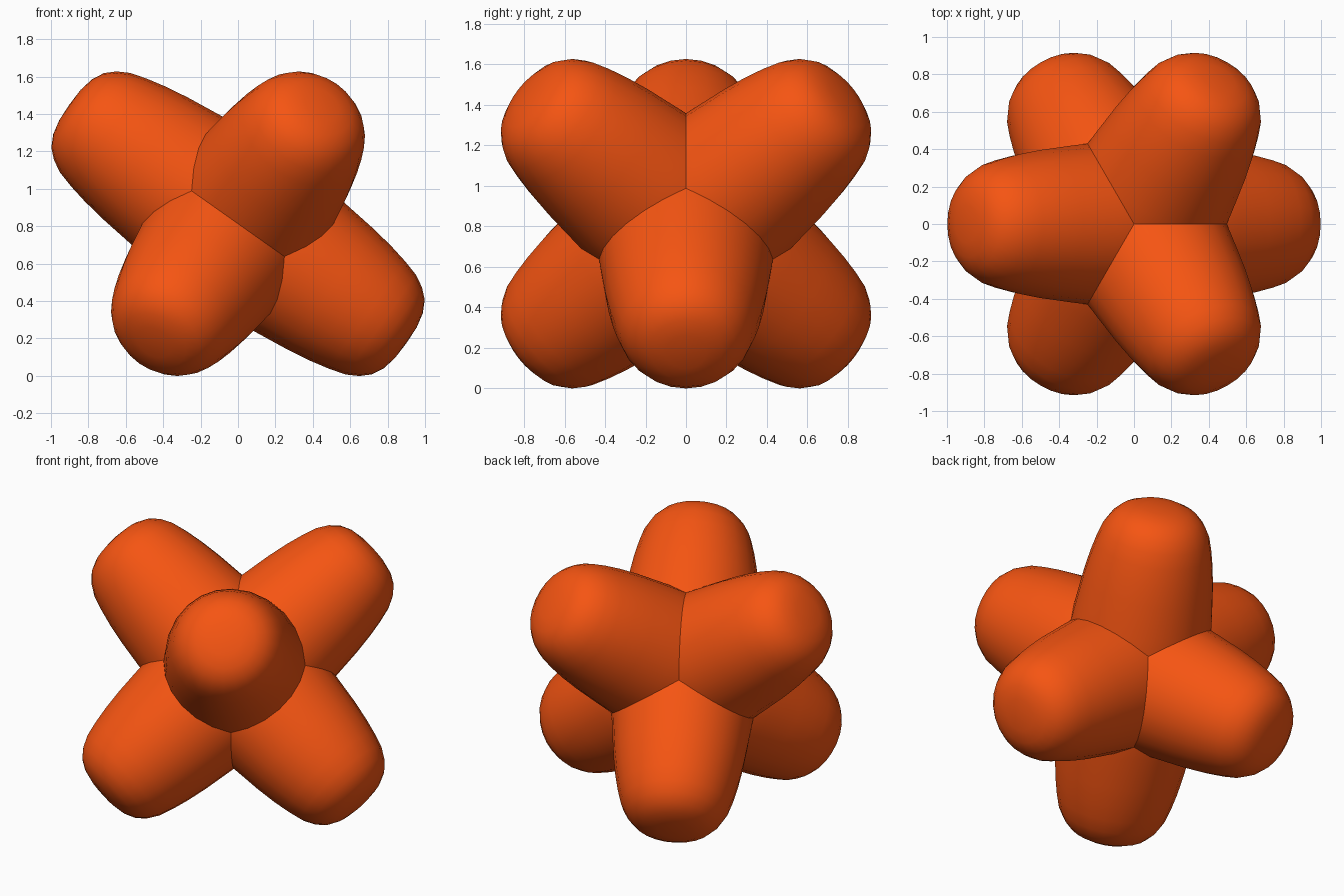
import bpy, bmesh, math
from mathutils import Vector

if "Cube" in bpy.data.objects:
    bpy.data.objects.remove(bpy.data.objects["Cube"])

SIDES = 24
CENTRE = Vector((0, 0, 0.813))
# (radius, distance from centre) along one arm: gentle taper, rounded tip
PROFILE = [(0.44, 0.0), (0.43, 0.3), (0.42, 0.4), (0.396, 0.61), (0.375, 0.74),
           (0.352, 0.845), (0.326, 0.935), (0.29, 1.0), (0.244, 1.05),
           (0.18, 1.083), (0.1, 1.1)]
TIP = 1.104

mat = bpy.data.materials.new("orange")
mat.diffuse_color = (0.92, 0.09, 0.006, 1)
mat.use_nodes = True
mat.node_tree.nodes["Principled BSDF"].inputs["Base Color"].default_value = mat.diffuse_color


def make_arm(name, direction):
    """Lathe the profile around z, then point it along direction."""
    bm = bmesh.new()
    rings = [[bm.verts.new((r * math.cos(2 * math.pi * i / SIDES),
                            r * math.sin(2 * math.pi * i / SIDES), z))
              for i in range(SIDES)] for r, z in PROFILE]
    tip = bm.verts.new((0, 0, TIP))
    for i in range(SIDES):
        j = (i + 1) % SIDES
        for a, b in zip(rings, rings[1:]):
            bm.faces.new((a[i], a[j], b[j], b[i]))
        bm.faces.new((rings[-1][i], rings[-1][j], tip))
    bm.faces.new(rings[0][::-1])
    mesh = bpy.data.meshes.new(name)
    bm.to_mesh(mesh)
    bm.free()
    mesh.materials.append(mat)
    ob = bpy.data.objects.new(name, mesh)
    bpy.context.collection.objects.link(ob)
    ob.location = CENTRE
    ob.rotation_mode = 'QUATERNION'
    ob.rotation_quaternion = direction.to_track_quat('Z', 'Y')
    bpy.ops.object.select_all(action='DESELECT')
    ob.select_set(True)
    bpy.context.view_layer.objects.active = ob
    bpy.ops.object.shade_smooth_by_angle(angle=math.radians(40))


# Three arms rise and their three opposites reach down to the ground,
# all mutually perpendicular with the body diagonal vertical
for k in range(3):
    az = math.radians(60 + 120 * k)
    d = Vector((math.cos(az) * math.sqrt(2 / 3), math.sin(az) * math.sqrt(2 / 3),
                math.sqrt(1 / 3)))
    make_arm(f"upper_arm_{k + 1}", d)
    make_arm(f"lower_arm_{k + 1}", -d)
